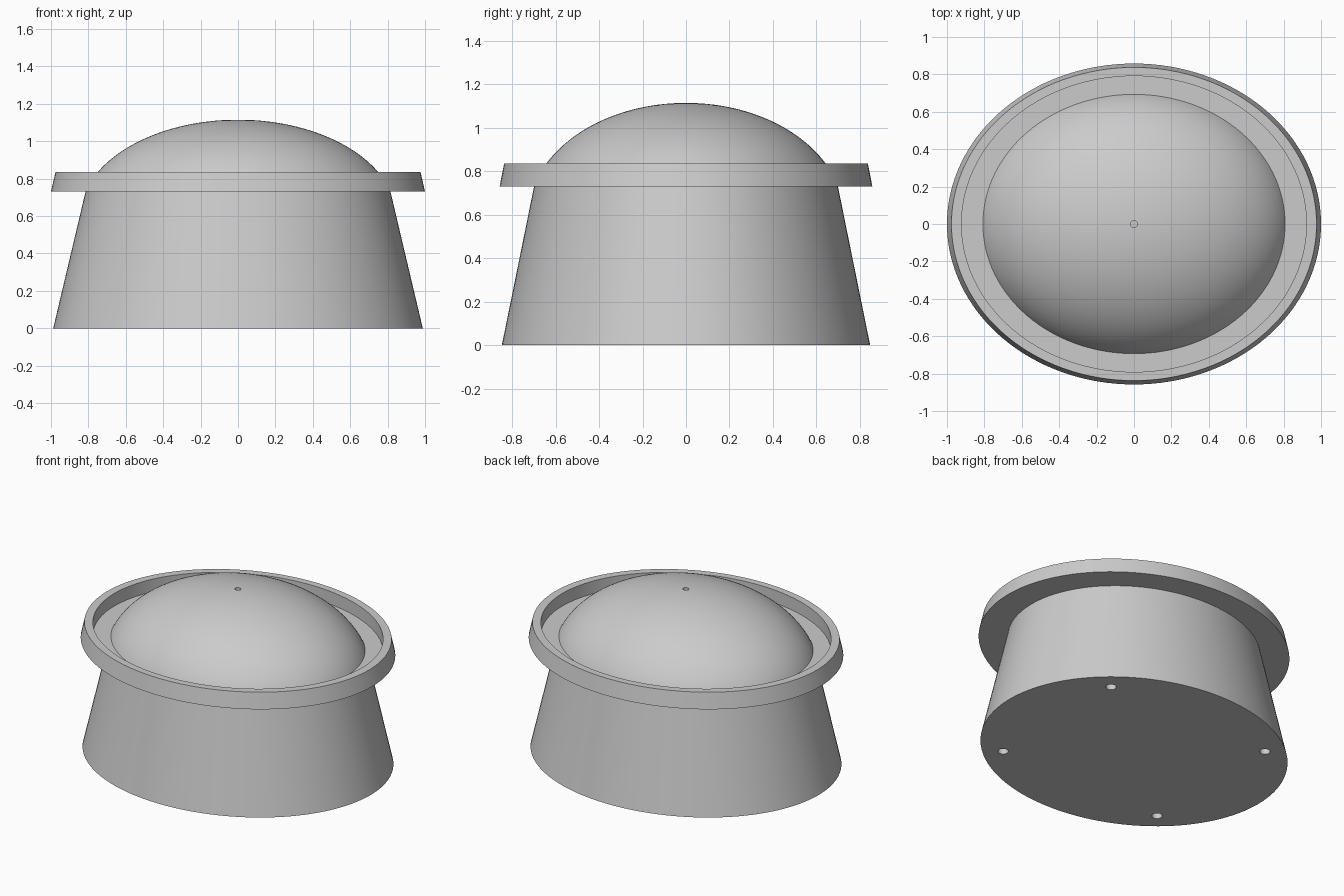
import bpy, bmesh, math
from mathutils import Matrix

cube = bpy.data.objects.get("Cube")
if cube:
    bpy.data.objects.remove(cube, do_unlink=True)

SQUASH = 0.858   # depth of the oval plan relative to its width
SEGMENTS = 128

grey = bpy.data.materials.new("plain grey")
grey.use_nodes = True
colour = (0.6, 0.6, 0.6, 1)
grey.diffuse_color = colour
grey.node_tree.nodes["Principled BSDF"].inputs["Base Color"].default_value = colour


def add_object(name, bm):
    bmesh.ops.recalc_face_normals(bm, faces=bm.faces)
    mesh = bpy.data.meshes.new(name)
    bm.to_mesh(mesh)
    bm.free()
    mesh.materials.append(grey)
    obj = bpy.data.objects.new(name, mesh)
    bpy.context.collection.objects.link(obj)
    return obj


def oval_turning(name, profile, closed=False):
    """Turn a (radius, height) profile around z, then squash it to an oval."""
    bm = bmesh.new()
    verts = [bm.verts.new((r, 0, z)) for r, z in profile]
    pairs = list(zip(verts, verts[1:]))
    if closed:
        pairs.append((verts[-1], verts[0]))
    edges = [bm.edges.new(p) for p in pairs]
    bmesh.ops.spin(bm, geom=verts + edges, cent=(0, 0, 0), axis=(0, 0, 1),
                   angle=math.tau, steps=SEGMENTS, use_duplicate=False)
    bmesh.ops.remove_doubles(bm, verts=bm.verts, dist=1e-5)
    bmesh.ops.scale(bm, vec=(1, SQUASH, 1), verts=bm.verts)
    return add_object(name, bm)


def smooth(obj):
    bpy.ops.object.select_all(action="DESELECT")
    obj.select_set(True)
    bpy.context.view_layer.objects.active = obj
    bpy.ops.object.shade_smooth_by_angle(angle=math.radians(30))


# Tapered oval body
body = oval_turning("body", [(0, 0), (0.988, 0), (0.813, 0.74), (0, 0.74)])

# Four screw holes in the underside
bm = bmesh.new()
for sx in (-1, 1):
    for sy in (-1, 1):
        bmesh.ops.create_cone(bm, cap_ends=True, segments=24, radius1=0.032,
                              radius2=0.032, depth=0.3,
                              matrix=Matrix.Translation((sx * 0.61, sy * 0.51, 0)))
cutter = add_object("screw_hole_cutter", bm)
cutter.hide_render = True
cut = body.modifiers.new("screw holes", "BOOLEAN")
cut.operation = "DIFFERENCE"
cut.solver = "EXACT"
cut.object = cutter
bpy.context.view_layer.objects.active = body
bpy.ops.object.modifier_apply(modifier=cut.name)
bpy.data.objects.remove(cutter, do_unlink=True)

# Shallow tray with a raised, leaning rim
tray = oval_turning("rim_tray", [(0.78, 0.73), (1, 0.73), (0.976, 0.835),
                                 (0.922, 0.835), (0.922, 0.75), (0.78, 0.75)], closed=True)

# Domed top with a small hole at the crown
WIDTH, HEIGHT, CENTRE, HOLE = 0.85, 0.529, 0.586, 0.02
start = math.asin((0.735 - CENTRE) / HEIGHT)
end = math.acos(HOLE / WIDTH)
STEPS = 32
arc = [start + (end - start) * i / STEPS for i in range(STEPS + 1)]
dome_profile = [(0, 0.735)]
dome_profile += [(WIDTH * math.cos(a), CENTRE + HEIGHT * math.sin(a)) for a in arc]
dome_profile += [(HOLE, 0.95), (0, 0.95)]
dome = oval_turning("dome", dome_profile)

for part in (body, tray, dome):
    smooth(part)
